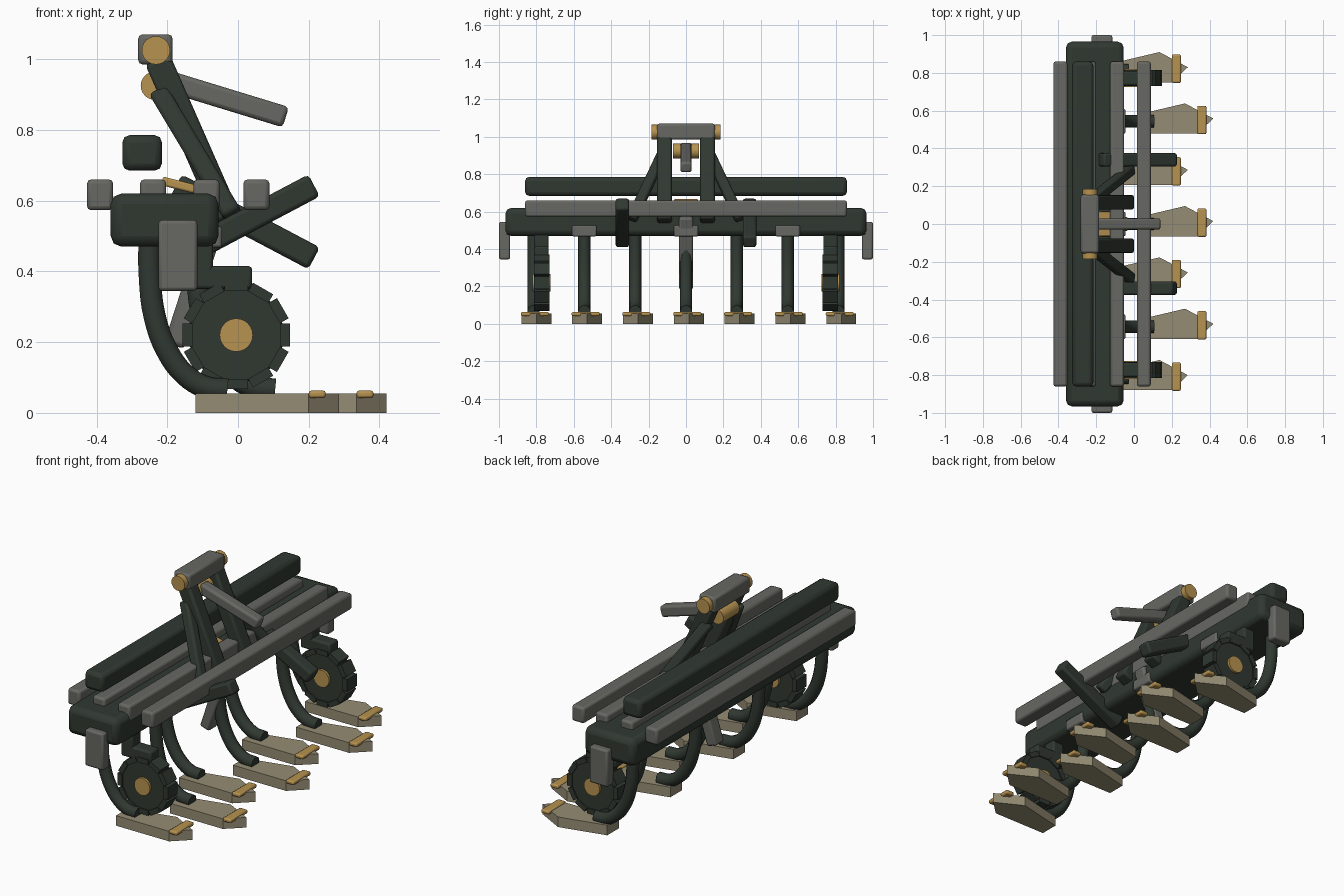
import bpy, bmesh, math
from mathutils import Vector, Matrix

if "Cube" in bpy.data.objects:
    bpy.data.objects.remove(bpy.data.objects["Cube"])


def material(name, rgb):
    m = bpy.data.materials.new(name)
    m.diffuse_color = (*rgb, 1)
    m.use_nodes = True
    m.node_tree.nodes["Principled BSDF"].inputs["Base Color"].default_value = m.diffuse_color
    return m


GREEN = material("dark_green_paint", (0.030, 0.040, 0.031))
GREY = material("grey_steel", (0.135, 0.137, 0.122))
TAN = material("worn_tan_steel", (0.30, 0.265, 0.175))
GOLD = material("brass", (0.47, 0.29, 0.08))


def finish(name, bm, mat, bevel=0.0, segments=2, smooth=True):
    bmesh.ops.recalc_face_normals(bm, faces=bm.faces[:])
    me = bpy.data.meshes.new(name)
    bm.to_mesh(me)
    bm.free()
    me.materials.append(mat)
    ob = bpy.data.objects.new(name, me)
    bpy.context.collection.objects.link(ob)
    if bevel:
        b = ob.modifiers.new("Bevel", "BEVEL")
        b.width, b.segments, b.limit_method = bevel, segments, "ANGLE"
    if smooth:
        bpy.ops.object.select_all(action="DESELECT")
        ob.select_set(True)
        bpy.context.view_layer.objects.active = ob
        bpy.ops.object.shade_smooth_by_angle(angle=math.radians(35))
    return ob


def box(name, x, y, z, mat, bevel=0.01):
    """Box from (min, max) pairs."""
    bm = bmesh.new()
    size = [b - a for a, b in (x, y, z)]
    mid = [(a + b) / 2 for a, b in (x, y, z)]
    bmesh.ops.create_cube(bm, size=1, matrix=Matrix.Translation(mid) @ Matrix.Diagonal((*size, 1)))
    return finish(name, bm, mat, bevel)


def bar(name, a, b, width, depth, mat, bevel=0.012):
    """Square bar from a to b; width lies along y, depth across it."""
    a, b = Vector(a), Vector(b)
    d = (b - a).normalized()
    side = Vector((0, 1, 0))
    side = (side - d * side.dot(d)).normalized()
    up = d.cross(side)
    rot = Matrix((d, side, up)).transposed().to_4x4()
    bm = bmesh.new()
    bmesh.ops.create_cube(bm, size=1, matrix=Matrix.Translation((a + b) / 2) @ rot
                          @ Matrix.Diagonal(((b - a).length, width, depth, 1)))
    return finish(name, bm, mat, bevel)


def cylinder_y(name, x, z, y0, y1, r, mat, sides=24, bevel=0.0):
    bm = bmesh.new()
    bmesh.ops.create_cone(bm, cap_ends=True, segments=sides, radius1=r, radius2=r, depth=y1 - y0,
                          matrix=Matrix.Translation((x, (y0 + y1) / 2, z)) @ Matrix.Rotation(math.pi / 2, 4, "X"))
    return finish(name, bm, mat, bevel)


# Main frame: beam, end plates, deck slats and rear rail
box("main_beam", (-0.36, -0.055), (-0.965, 0.965), (0.47, 0.62), GREEN, 0.03)
box("rear_rail", (-0.327, -0.215), (-0.86, 0.86), (0.685, 0.785), GREEN, 0.02)
for i, x in enumerate((-0.39, -0.24, -0.089, 0.052)):
    box(f"deck_slat_{i}", (x - 0.037, x + 0.037), (-0.86, 0.86), (0.573, 0.66), GREY, 0.012)
for s in (-1, 1):
    box("end_plate", (-0.225, -0.115), sorted((s * 0.94, s)), (0.345, 0.545), GREY, 0.01)

# Hitch tower: legs, braces, head block, pins and links
for s in (-1, 1):
    bar("tower_leg", (-0.228, s * 0.115, 1.0), (-0.03, s * 0.115, 0.55), 0.078, 0.075, GREEN)
    bar("tower_brace", (-0.225, s * 0.125, 0.91), (-0.015, s * 0.29, 0.56), 0.055, 0.055, GREEN)
box("tower_head", (-0.282, -0.185), (-0.155, 0.155), (0.985, 1.07), GREY, 0.012)
cylinder_y("head_pin", -0.232, 1.025, -0.185, 0.185, 0.04, GOLD)
cylinder_y("link_pin", -0.235, 0.925, -0.07, 0.07, 0.04, GOLD)
bar("top_link", (-0.215, 0, 0.943), (0.135, 0, 0.836), 0.06, 0.06, GREY)
bar("centre_strut", (-0.18, 0, 0.19), (-0.055, 0, 0.575), 0.075, 0.06, GREY)
bar("tower_foot_pin", (-0.215, 0, 0.656), (-0.12, 0, 0.632), 0.13, 0.025, GOLD, 0.006)
for s in (-1, 1):
    bar("lower_arm", (-0.175, s * 0.34, 0.54 + s * 0.103), (0.215, s * 0.34, 0.54 - s * 0.103),
        0.072, 0.07, GREEN)

# Tines: curved shank, tilted share and wear strip, staggered in two rows
SHANK = [(-0.25, 0.52), (-0.249, 0.38), (-0.235, 0.27), (-0.20, 0.175),
         (-0.15, 0.108), (-0.09, 0.072), (-0.03, 0.066)]
SHARE = [(-0.12, -0.065), (0.2, -0.065), (0.285, 0.015), (0.135, 0.095), (-0.12, 0.035)]


def shank(name, dx, y):
    cu = bpy.data.curves.new(name, "CURVE")
    cu.dimensions = "3D"
    cu.bevel_depth, cu.bevel_resolution, cu.use_fill_caps = 0.033, 3, True
    cu.resolution_u = 4
    sp = cu.splines.new("BEZIER")
    sp.bezier_points.add(len(SHANK) - 1)
    for p, (x, z) in zip(sp.bezier_points, SHANK):
        p.co = (x + dx, y, z)
        p.handle_left_type = p.handle_right_type = "AUTO"
    cu.materials.append(GREEN)
    ob = bpy.data.objects.new(name, cu)
    bpy.context.collection.objects.link(ob)


for i in range(7):
    y = (i - 3) * 0.2717
    dx = 0.135 * (i % 2)
    shank(f"shank_{i}", dx, y)
    bm = bmesh.new()
    face = bm.faces.new([bm.verts.new((x + dx, y + v, 0)) for x, v in SHARE])
    top = bmesh.ops.extrude_face_region(bm, geom=[face])
    bmesh.ops.translate(bm, vec=(0, 0, 0.055), verts=[v for v in top["geom"] if isinstance(v, bmesh.types.BMVert)])
    finish(f"share_{i}", bm, TAN, smooth=False)
    box(f"wear_strip_{i}", (0.2 + dx, 0.248 + dx), (y - 0.068, y + 0.082), (0.042, 0.063), GOLD, 0.007)
    if i % 2:
        box(f"shank_clamp_{i}", (-0.18, -0.045), (y - 0.065, y + 0.065), (0.467, 0.527), GREY, 0.008)

# Depth wheels: tyre, lugs, hub and mounting bracket
WX, WZ = -0.005, 0.22
for s in (-1, 1):
    yc = s * 0.772
    cylinder_y("wheel", WX, WZ, yc - 0.035, yc + 0.035, 0.135, GREEN, 32, 0.006)
    cylinder_y("wheel_hub", WX, WZ, yc - 0.048, yc + 0.048, 0.047, GOLD)
    bm = bmesh.new()
    for k in range(12):
        m = (Matrix.Translation((WX, yc, WZ)) @ Matrix.Rotation(k * math.tau / 12, 4, "Y")
             @ Matrix.Translation((0.138, 0, 0)) @ Matrix.Diagonal((0.028, 0.084, 0.066, 1)))
        bmesh.ops.create_cube(bm, size=1, matrix=m)
    finish("wheel_lugs", bm, GREEN, smooth=False)
    box("wheel_bracket", (-0.14, 0.04), (yc - 0.038, yc + 0.038), (0.35, 0.415), GREEN, 0.01)
    box("bracket_post", (-0.14, -0.07), (yc - 0.038, yc + 0.038), (0.38, 0.5), GREEN, 0.01)
